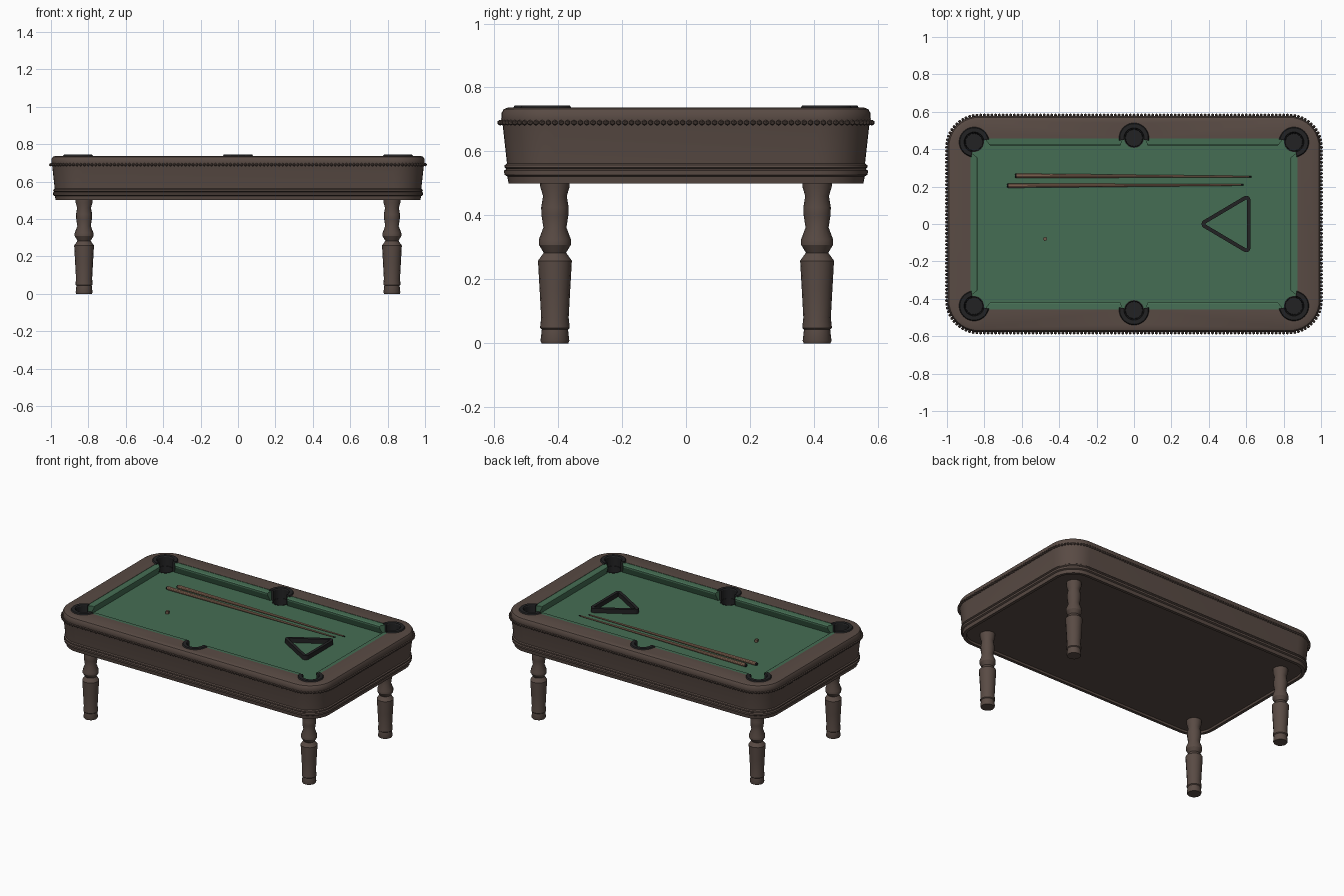
import bpy, bmesh, math
from mathutils import Vector, Matrix

cube = bpy.data.objects.get("Cube")
if cube:
    bpy.data.objects.remove(cube)


def material(name, rgb):
    m = bpy.data.materials.new(name)
    m.use_nodes = True
    m.diffuse_color = (*rgb, 1)
    bsdf = next(n for n in m.node_tree.nodes if n.type == 'BSDF_PRINCIPLED')
    bsdf.inputs["Base Color"].default_value = (*rgb, 1)
    bsdf.inputs["Roughness"].default_value = 0.7
    return m


WOOD = material("dark wood", (0.1, 0.07, 0.058))
FELT = material("green felt", (0.06, 0.155, 0.088))
BLACK = material("black leather", (0.016, 0.016, 0.017))
TAN = material("cue wood", (0.33, 0.19, 0.125))
CHALK = material("chalk brown", (0.16, 0.1, 0.07))
BED, TOP = 0.675, 0.737


def select(ob):
    bpy.ops.object.select_all(action='DESELECT')
    ob.select_set(True)
    bpy.context.view_layer.objects.active = ob


def finish(bm, name, mats, angle=30):
    me = bpy.data.meshes.new(name)
    bm.to_mesh(me)
    bm.free()
    for m in mats:
        me.materials.append(m)
    ob = bpy.data.objects.new(name, me)
    bpy.context.collection.objects.link(ob)
    if angle:
        select(ob)
        bpy.ops.object.shade_smooth_by_angle(angle=math.radians(angle))
    return ob


def loft(name, rings, mats, wrap=False, rule=None, angle=30):
    """Skin closed rings of equal length; cap the ends unless they wrap."""
    bm = bmesh.new()
    rows = [[bm.verts.new(p) for p in ring] for ring in rings]
    n = len(rows[0])
    pairs = list(zip(rows, rows[1:])) + ([(rows[-1], rows[0])] if wrap else [])
    for a, b in pairs:
        for i in range(n):
            j = (i + 1) % n
            bm.faces.new((a[i], a[j], b[j], b[i]))
    if not wrap:
        bm.faces.new(rows[0])
        bm.faces.new(rows[-1])
    bmesh.ops.recalc_face_normals(bm, faces=bm.faces)
    if rule:
        for f in bm.faces:
            f.material_index = int(rule(f.calc_center_median()))
    return finish(bm, name, mats, angle)


def lathe(name, profile, centre, mats, sides=16, rule=None, angle=30):
    cx, cy = centre
    steps = [math.tau * k / sides for k in range(sides)]
    rings = [[(cx + r * math.cos(t), cy + r * math.sin(t), z) for t in steps]
             for r, z in profile]
    return loft(name, rings, mats, rule=rule, angle=angle)


def rounded(centres, r, z, seg=10):
    """Rounded convex outline: an arc about each corner centre, anticlockwise."""
    pts = []
    n = len(centres)
    for i, c in enumerate(centres):
        c = Vector(c)
        d0 = c - Vector(centres[i - 1])
        d1 = Vector(centres[(i + 1) % n]) - c
        a0 = math.atan2(d0.y, d0.x) - math.pi / 2
        turn = (math.atan2(d1.y, d1.x) - math.atan2(d0.y, d0.x)) % math.tau
        for k in range(seg + 1):
            t = a0 + turn * k / seg
            pts.append(Vector((c.x + r * math.cos(t), c.y + r * math.sin(t), z)))
    return pts


def corners(x, y):
    return [(x, y), (-x, y), (-x, -y), (x, -y)]


# Table body: moulded apron, rail top and sunken bed in one skin
apron = [(0.05, 0.512), (0.045, 0.5), (0.025, 0.5), (0.021, 0.522),
         (0.012, 0.527), (0.011, 0.54), (0.018, 0.545), (0.012, 0.55),
         (0.013, 0.557), (0.02, 0.562), (0.007, 0.68), (0.002, 0.7),
         (0.003, 0.72), (0.01, 0.732), (0.022, TOP)]
outer = corners(0.83, 0.41)
rings = [rounded(outer, 0.17 - inset, z) for inset, z in apron]
rings += [rounded(corners(0.87, 0.453), 0.005, z) for z in (TOP, BED)]
body = loft("table_body", rings, [WOOD, FELT],
            rule=lambda c: c.z > 0.6 and abs(c.x) < 0.88 and abs(c.y) < 0.462
            and c.z < TOP - 0.005)

# Pockets: cut the body, then fit a leather cup and an open collar
pockets = [(x, y) for x in (-0.855, 0.855) for y in (-0.438, 0.438)]
pockets += [(0, -0.46), (0, 0.46)]
for x, y in pockets:
    cutter = lathe("pocket_cutter", [(0.052, 0.58), (0.052, BED - 0.001),
                   (0.077, BED - 0.001), (0.077, 0.8)], (x, y), [WOOD, FELT],
                   24, rule=lambda c: True, angle=0)
    cutter.hide_render = True
    mod = body.modifiers.new("pocket", 'BOOLEAN')
    mod.object = cutter
    mod.solver = 'EXACT'
    select(body)
    bpy.ops.object.modifier_apply(modifier=mod.name)
    bpy.data.objects.remove(cutter)

    lathe("pocket_cup", [(0.053, 0.582), (0.053, BED + 0.001), (0.047, BED + 0.001),
                         (0.045, 0.59)], (x, y), [BLACK], 24)
    away = math.atan2(math.copysign(1, y), math.copysign(1, x) if x else 0)
    half = math.radians(125 if x else 100)
    section = [(0.05, BED - 0.03), (0.05, 0.738), (0.054, 0.744),
               (0.076, 0.744), (0.081, 0.736), (0.077, BED)]
    arc = [away + half * (k / 12 - 1) for k in range(25)]
    loft("pocket_collar", [[(x + r * math.cos(t), y + r * math.sin(t), z)
                            for r, z in section] for t in arc], [BLACK])
select(body)
bpy.ops.object.shade_smooth_by_angle(angle=math.radians(30))


# Cushions with undercut noses and slanted ends
def cushion(name, a, b, inward, slant_a, slant_b):
    a, b, n = Vector(a), Vector(b), Vector(inward)
    u = (b - a).normalized()
    section = [(-0.002, 0.735), (0.03, 0.733), (0.037, 0.728),
               (0.037, 0.718), (0.018, BED - 0.002), (-0.002, BED - 0.002)]
    ends = []
    for p, s in ((a, slant_a), (b, -slant_b)):
        ends.append([p + (u * s + n) * d + Vector((0, 0, z)) for d, z in section])
    loft(name, ends, [FELT], angle=0)


for s in (-1, 1):
    cushion("end_cushion", (s * 0.875, -0.385, 0), (s * 0.875, 0.385, 0),
            (-s, 0, 0), 0.8, 0.8)
    for t in (-1, 1):
        cushion("side_cushion", (t * 0.058, s * 0.458, 0),
                (t * 0.8, s * 0.458, 0), (0, -s, 0), 0.4, 0.8)

# Beaded trim spaced evenly around the rail
path = rounded(outer, 0.172, 0.69, 16)
bm = bmesh.new()
spacing, travelled, due = 0.02, 0, 0
for p, q in zip(path, path[1:] + path[:1]):
    length = (q - p).length
    while due < travelled + length:
        spot = p.lerp(q, (due - travelled) / length)
        bmesh.ops.create_icosphere(bm, subdivisions=1, radius=0.009,
                                   matrix=Matrix.Translation(spot))
        due += spacing
    travelled += length
finish(bm, "bead_trim", [WOOD], angle=0)

# Turned legs
leg = [(0.042, 0), (0.045, 0.008), (0.041, 0.043), (0.046, 0.048),
       (0.046, 0.053), (0.043, 0.08), (0.048, 0.17), (0.053, 0.258),
       (0.048, 0.265), (0.035, 0.283), (0.05, 0.308), (0.05, 0.325),
       (0.036, 0.362), (0.042, 0.4), (0.043, 0.425), (0.037, 0.46),
       (0.046, 0.49), (0.047, 0.515)]
for x in (-0.823, 0.823):
    for y in (-0.41, 0.41):
        lathe("leg", leg, (x, y), [WOOD], 16)

# Triangular ball rack
tri = [(0.384, 0), (0.6, -0.128), (0.6, 0.128)]
loft("ball_rack", [rounded(tri, r, z, 5) for r, z in
                   ((0.003, BED), (0.023, BED), (0.023, 0.705), (0.003, 0.705))],
     [BLACK], wrap=True)

# Cues: tapered shafts with dark bumper and tip
for x0, y0, y1 in ((-0.637, 0.258, 0.253), (-0.68, 0.205, 0.209)):
    length = 1.265
    stations = [(0, 0.009), (0.008, 0.012), (0.35, 0.01), (0.7, 0.0075),
                (length - 0.012, 0.004), (length, 0.0035)]
    rings = []
    for d, r in stations:
        yc = y0 + (y1 - y0) * d / length
        rings.append([(x0 + d, yc + r * math.cos(k * math.tau / 10),
                       BED + 0.012 + r * math.sin(k * math.tau / 10))
                      for k in range(10)])
    loft("cue", rings, [TAN, BLACK],
         rule=lambda c: c.x < x0 + 0.006 or c.x > x0 + length - 0.01)

# Chalk cube
bm = bmesh.new()
bmesh.ops.create_cube(bm, size=0.018, matrix=Matrix.Translation(
    (-0.475, -0.08, BED + 0.009)) @ Matrix.Rotation(0.3, 4, 'Z'))
finish(bm, "chalk", [CHALK], angle=0)
